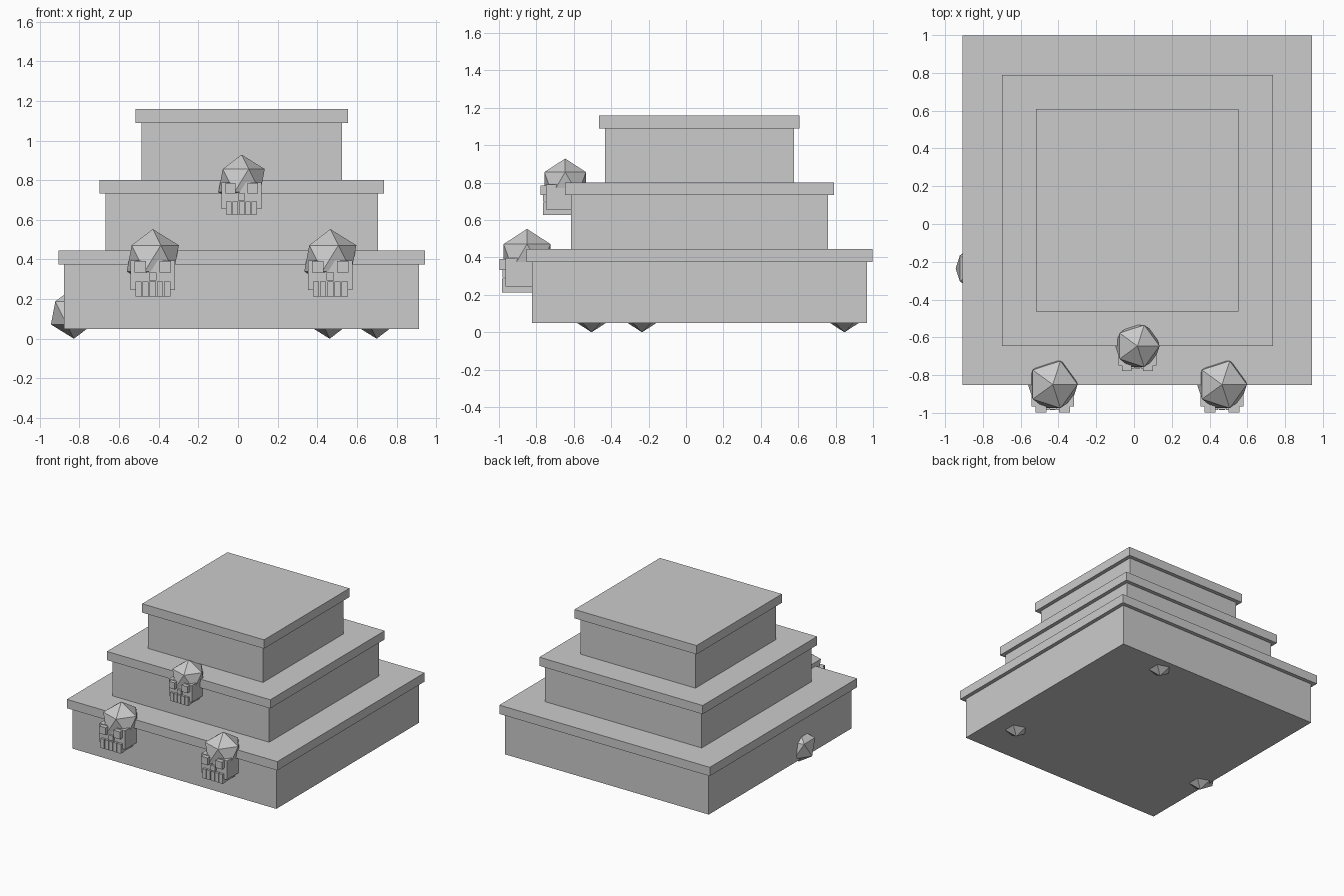
import bpy
import bmesh
from mathutils import Matrix, Vector

if "Cube" in bpy.data.objects:
    bpy.data.objects.remove(bpy.data.objects["Cube"], do_unlink=True)

stone = bpy.data.materials.new("grey stone")
stone.use_nodes = True
stone.diffuse_color = (0.6, 0.6, 0.6, 1)
stone.node_tree.nodes["Principled BSDF"].inputs["Base Color"].default_value = (0.6, 0.6, 0.6, 1)

CX, CY = 0.018, 0.072  # shared centre of the stepped tiers


def add_object(name, bm):
    mesh = bpy.data.meshes.new(name)
    bm.to_mesh(mesh)
    bm.free()
    mesh.materials.append(stone)
    obj = bpy.data.objects.new(name, mesh)
    bpy.context.collection.objects.link(obj)
    return obj


def box(bm, x, y, z):
    """Add a box given its (min, max) range on each axis."""
    size = [r[1] - r[0] for r in (x, y, z)]
    mid = [(r[0] + r[1]) / 2 for r in (x, y, z)]
    bmesh.ops.create_cube(bm, size=1, matrix=Matrix.Translation(mid) @ Matrix.Diagonal((*size, 1)))


def ball(name, centre, radius):
    bm = bmesh.new()
    bmesh.ops.create_icosphere(bm, subdivisions=1, radius=radius, matrix=Matrix.Translation(centre))
    return add_object(name, bm)


# Stepped tiers: a body with an overhanging ledge on top
tiers = [("lower", 0.895, 0.05, 0.375, 0.445),
         ("middle", 0.688, 0.445, 0.733, 0.802),
         ("upper", 0.506, 0.802, 1.09, 1.16)]
for name, half, z0, z1, z2 in tiers:
    for part, h, low, high in (("body", half, z0, z1), ("ledge", half + 0.03, z1, z2)):
        bm = bmesh.new()
        box(bm, (CX - h, CX + h), (CY - h, CY + h), (low, high))
        add_object(f"{name}_tier_{part}", bm)

# Rocks sunk into the base
for i, (x, y) in enumerate([(-0.828, -0.235), (0.463, 0.847), (0.70, -0.505)]):
    ball(f"base_rock_{i + 1}", (x, y, 0.13), 0.13)


def skull(prefix, centre, scale):
    """Faceted cranium with a boxy face looking towards -y."""
    def part(name, boxes):
        bm = bmesh.new()
        for b in boxes:
            box(bm, *b)
        bmesh.ops.scale(bm, vec=Vector((scale,) * 3), verts=bm.verts)
        bmesh.ops.translate(bm, vec=Vector(centre), verts=bm.verts)
        add_object(f"{prefix}_{name}", bm)

    ball(f"{prefix}_cranium", centre, 0.147 * scale)
    part("face", [((-0.113, 0.113), (-0.115, 0.10), (-0.16, -0.01))])
    part("jaw", [((-0.085, 0.085), (-0.115, 0.08), (-0.192, -0.12))])
    part("eyes", [((s * 0.063 - 0.029, s * 0.063 + 0.029), (-0.148, -0.10), (-0.072, -0.014))
                  for s in (-1, 1)])
    part("nose", [((-0.019, 0.019), (-0.132, -0.10), (-0.112, -0.072))])
    # Row of teeth with narrow gaps
    part("teeth", [((i * 0.0365 - 0.0155, i * 0.0365 + 0.0155), (-0.134, -0.10), (-0.192, -0.118))
                   for i in range(-2, 3)])


skull("right_skull", (CX - 0.448, -0.85, 0.406), 1)
skull("left_skull", (CX + 0.448, -0.85, 0.406), 1)
skull("middle_skull", (CX, -0.646, 0.798), 0.89)
